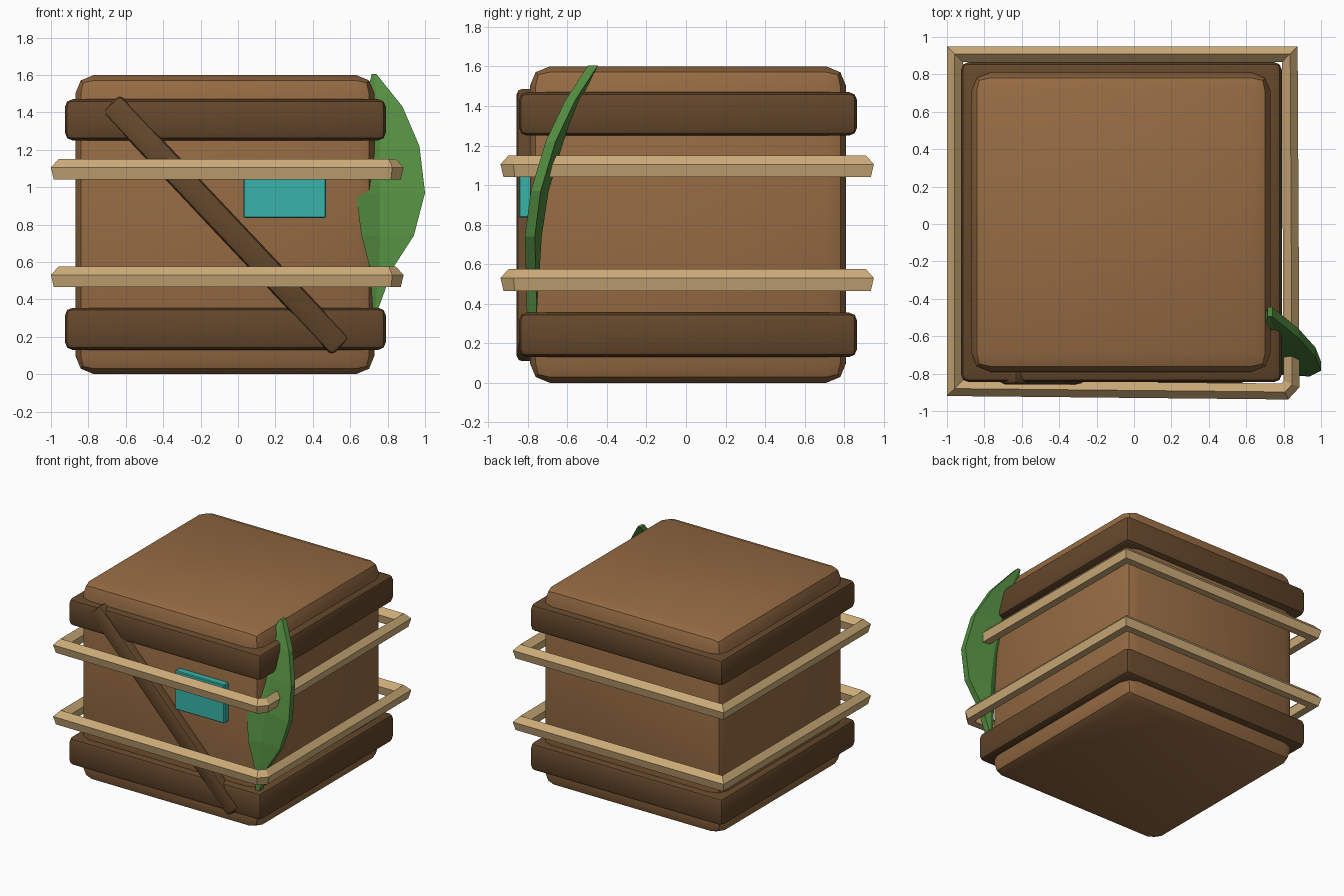
import bpy, bmesh, math
from mathutils import Vector

if "Cube" in bpy.data.objects:
    bpy.data.objects.remove(bpy.data.objects["Cube"])


def material(name, rgb):
    m = bpy.data.materials.new(name)
    m.diffuse_color = (*rgb, 1)
    m.use_nodes = True
    m.node_tree.nodes["Principled BSDF"].inputs["Base Color"].default_value = m.diffuse_color
    return m


WOOD = material("wood_brown", (0.305, 0.147, 0.056))
DARK = material("dark_wood", (0.127, 0.063, 0.024))
ROPE = material("rope_tan", (0.61, 0.413, 0.19))
LEAF = material("leaf_green", (0.085, 0.262, 0.051))
TEAL = material("label_teal", (0.04, 0.456, 0.402))


def finish(name, bm, mat, smooth=True):
    bmesh.ops.recalc_face_normals(bm, faces=bm.faces)
    me = bpy.data.meshes.new(name)
    bm.to_mesh(me)
    bm.free()
    me.materials.append(mat)
    ob = bpy.data.objects.new(name, me)
    bpy.context.collection.objects.link(ob)
    if smooth:
        bpy.ops.object.select_all(action='DESELECT')
        ob.select_set(True)
        bpy.context.view_layer.objects.active = ob
        bpy.ops.object.shade_smooth_by_angle(angle=math.radians(30))
    return ob


def box(name, mat, lo, hi, bevel, segments=2):
    """Bevelled box between two corners, origin at its middle."""
    lo, hi = Vector(lo), Vector(hi)
    bm = bmesh.new()
    bmesh.ops.create_cube(bm, size=1)
    bmesh.ops.scale(bm, vec=hi - lo, verts=bm.verts)
    if bevel:
        bmesh.ops.bevel(bm, geom=bm.edges[:], offset=bevel, segments=segments,
                        profile=0.5, affect='EDGES')
    ob = finish(name, bm, mat)
    ob.location = (lo + hi) / 2
    return ob


# Crate body and the two dark bands around it
box("crate_body", WOOD, (-0.87, -0.79, 0), (0.73, 0.81, 1.6), 0.1)
for name, z0, z1 in (("lower_band", 0.13, 0.355), ("upper_band", 1.25, 1.47)):
    box(name, DARK, (-0.925, -0.845, z0), (0.79, 0.865, z1), 0.04)

# Diagonal brace across the front
a, b = Vector((-0.68, 0, 1.45)), Vector((0.55, 0, 0.145))
half = (b - a).length / 2
brace = box("diagonal_brace", DARK, (-half, -0.06, -0.068), (half, 0.06, 0.068), 0.028)
brace.location = (a + b) / 2 + Vector((0, -0.798, 0))
brace.rotation_euler.y = math.atan2(a.z - b.z, b.x - a.x)

# Teal label on the front
box("front_label", TEAL, (0.03, -0.845, 0.835), (0.47, -0.78, 1.145), 0.006, 1)

# Rope hoops: five-sided section swept round a mitred square, one corner cut
SECTION = [(0.005, 0.05), (0.045, 0.005), (0.03, -0.06), (-0.03, -0.06), (-0.04, 0.005)]
PATH = [(0.83, 0.905), (-0.955, 0.905), (-0.955, -0.875), (0.805, -0.893), (0.84, -0.855)]


def hoop(name, z):
    bm = bmesh.new()
    rings = []
    n = len(PATH)
    for i in range(n):
        p, q, r = (Vector(PATH[(i + k) % n]) for k in (-1, 0, 1))
        d1, d2 = (q - p).normalized(), (r - q).normalized()
        n1, n2 = Vector((d1.y, -d1.x)), Vector((d2.y, -d2.x))
        miter = (n1 + n2) / (1 + n1.dot(n2))
        rings.append([bm.verts.new((q.x + miter.x * o, q.y + miter.y * o, z + h))
                      for o, h in SECTION])
    for i in range(n):
        r0, r1 = rings[i], rings[(i + 1) % n]
        for j in range(5):
            k = (j + 1) % 5
            bm.faces.new((r0[j], r0[k], r1[k], r1[j]))
    finish(name, bm, ROPE)


hoop("lower_hoop", 0.525)
hoop("upper_hoop", 1.1)

# Curved leaf, folded along its middle: z, left x, middle x, right x, front y, fold depth
ROWS = [(0.35, 0.72, 0.735, 0.75, -0.805, 0.0),
        (0.57, 0.705, 0.755, 0.83, -0.81, 0.02),
        (0.74, 0.66, 0.76, 0.94, -0.815, 0.035),
        (0.97, 0.63, 0.76, 1.0, -0.785, 0.04),
        (1.22, 0.64, 0.76, 0.97, -0.71, 0.04),
        (1.43, 0.67, 0.75, 0.88, -0.61, 0.025),
        (1.605, 0.715, 0.725, 0.74, -0.495, 0.0)]
bm = bmesh.new()
loops = []
for z, xl, xm, xr, y, fold in ROWS:
    pts = [(xl, y), (xm, y + fold), (xr, y),
           (xr, y + 0.05), (xm, y + fold + 0.05), (xl, y + 0.05)]
    loops.append([bm.verts.new((px, py, z)) for px, py in pts])
for r0, r1 in zip(loops, loops[1:]):
    for j in range(6):
        k = (j + 1) % 6
        bm.faces.new((r0[j], r0[k], r1[k], r1[j]))
bm.faces.new(loops[0])
bm.faces.new(loops[-1])
finish("leaf", bm, LEAF, smooth=False)
